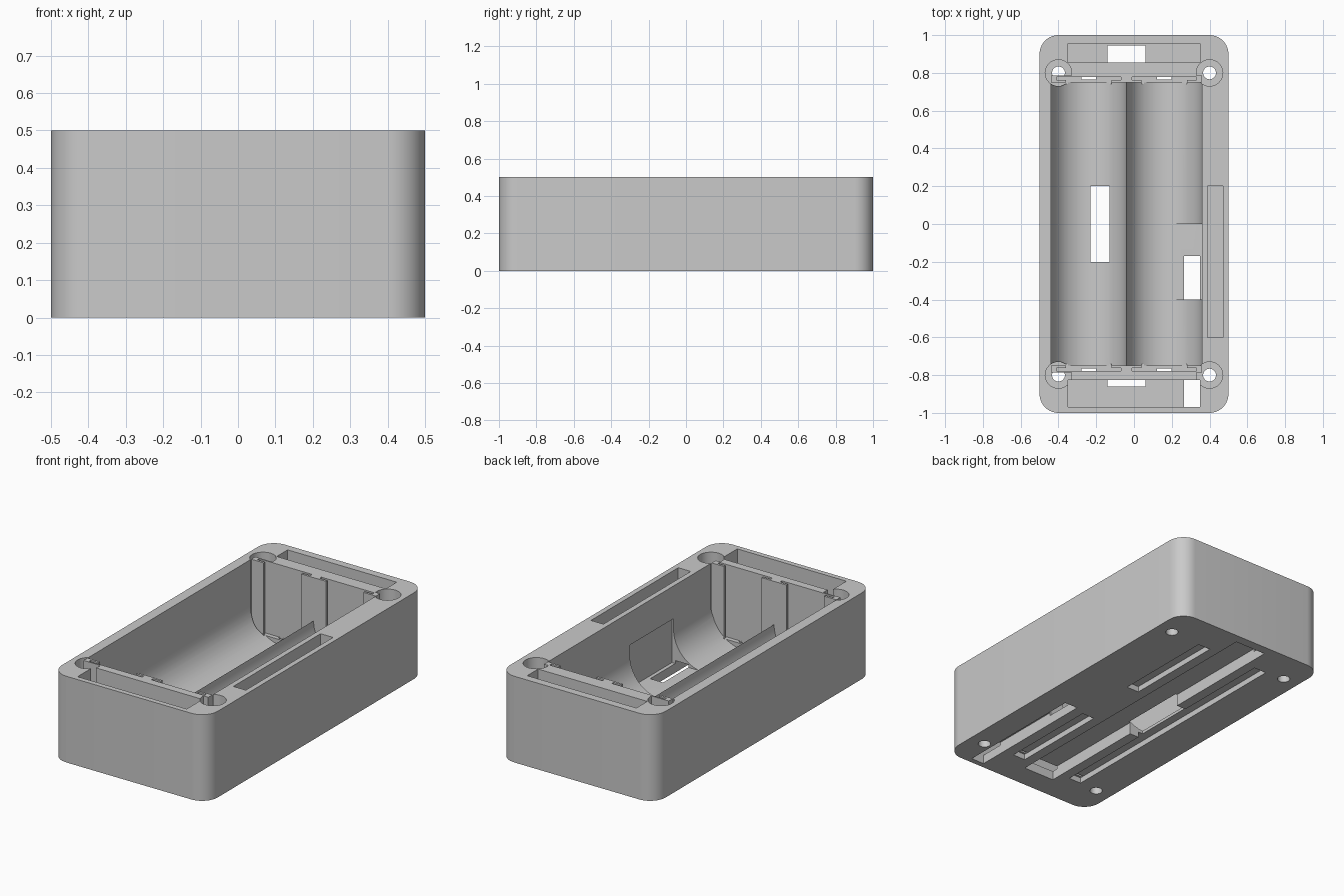
import bpy, bmesh, math

cube = bpy.data.objects.get("Cube")
if cube:
    bpy.data.objects.remove(cube, do_unlink=True)

grey = bpy.data.materials.new("plain grey")
grey.use_nodes = True
colour = (0.59, 0.59, 0.59, 1)
grey.diffuse_color = colour
grey.node_tree.nodes["Principled BSDF"].inputs["Base Color"].default_value = colour


def prism(name, points, vector):
    """Extrude a closed outline along a vector."""
    bm = bmesh.new()
    face = bm.faces.new([bm.verts.new(p) for p in points])
    new = bmesh.ops.extrude_face_region(bm, geom=[face])["geom"]
    bmesh.ops.translate(bm, vec=vector, verts=[v for v in new if isinstance(v, bmesh.types.BMVert)])
    bmesh.ops.recalc_face_normals(bm, faces=bm.faces)
    mesh = bpy.data.meshes.new(name)
    bm.to_mesh(mesh)
    bm.free()
    mesh.materials.append(grey)
    obj = bpy.data.objects.new(name, mesh)
    bpy.context.collection.objects.link(obj)
    return obj


def arc(cx, cy, r, start, end, steps):
    angles = [math.radians(start + (end - start) * i / steps) for i in range(steps + 1)]
    return [(cx + r * math.cos(a), cy + r * math.sin(a)) for a in angles]


def combine(tool, operation="DIFFERENCE"):
    mod = body.modifiers.new("combine", "BOOLEAN")
    mod.operation = operation
    mod.solver = "EXACT"
    mod.object = tool
    bpy.context.view_layer.objects.active = body
    bpy.ops.object.modifier_apply(modifier=mod.name)
    bpy.data.objects.remove(tool, do_unlink=True)


def box(x0, x1, y0, y1, z0, z1):
    return prism("box_tool", [(x0, y0, z0), (x1, y0, z0), (x1, y1, z0), (x0, y1, z0)], (0, 0, z1 - z0))


def cut_box(*sides):
    combine(box(*sides))


def cut_round(x, y, r, z0, z1):
    ring = arc(x, y, r, 0, 360, 32)[:-1]
    combine(prism("round_tool", [(a, b, z0) for a, b in ring], (0, 0, z1 - z0)))


TOP, UNDER = 0.6, -0.1
FLOOR, GROOVE = 0.053, 0.07
CELLS = (-0.24, 0.16)

# Case with rounded corners
outline = []
for sx, sy, start in ((1, 1, 0), (-1, 1, 90), (-1, -1, 180), (1, -1, 270)):
    outline += arc(sx * 0.4, sy * 0.9, 0.1, start, start + 90, 10)
body = prism("battery_case", [(x, y, 0) for x, y in outline], (0, 0, 0.5))

# Twin round-bottomed cell bay
section = [(-0.44, TOP)] + arc(CELLS[0], 0.25, 0.2, 180, 360, 32)
section += arc(CELLS[1], 0.25, 0.2, 180, 360, 32)[1:] + [(0.36, TOP)]
combine(prism("bay_tool", [(x, -0.75, z) for x, z in section], (0, 1.5, 0)))

# End pockets and side pocket
cut_box(-0.35, 0.35, 0.855, 0.955, FLOOR, TOP)
cut_box(-0.35, 0.35, -0.97, -0.825, FLOOR, TOP)
cut_box(0.39, 0.47, -0.6, 0.2, 0.2, TOP)

# Deep corner screw wells with narrow holes below
for x in (-0.4, 0.4):
    for y in (-0.8, 0.8):
        cut_round(x, y, 0.07, 0.08, TOP)
        cut_round(x, y, 0.034, UNDER, 0.1)

# Contact walls closing the bay off from the wells
for s in (-1, 1):
    y0, y1 = sorted((s * 0.75, s * 0.787))
    combine(box(-0.44, 0.36, y0, y1, 0.06, 0.5), "UNION")

# Contact slots, their openings and tab holes at both ends
for c in CELLS:
    for s in (-1, 1):
        def end_box(half, near, far, bottom, top):
            y0, y1 = sorted((s * near, s * far))
            cut_box(c - half, c + half, y0, y1, bottom, top)
        end_box(0.12, 0.74, 0.768, 0.082, TOP)
        end_box(0.17, 0.763, 0.779, 0.08, TOP)
        end_box(0.038, 0.766, 0.778, UNDER, 0.1)

# Flat recess in the side of one cell trough
cut_box(0.165, 0.37, -0.4, 0, FLOOR, 0.31)

# Wiring channels under the case
cut_box(0.265, 0.349, -0.968, -0.17, UNDER, GROOVE)
cut_box(-0.14, 0.06, -0.86, 0.945, UNDER, GROOVE)
cut_box(-0.23, -0.13, -0.2, 0.2, UNDER, 0.12)
cut_box(-0.28, -0.2, -0.79, 0.79, UNDER, 0.033)
for y0, y1 in ((-0.79, -0.2), (0.18, 0.79)):
    cut_box(0.12, 0.2, y0, y1, UNDER, 0.033)

# Smooth curves, sharp edges
bpy.ops.object.select_all(action="DESELECT")
body.select_set(True)
bpy.context.view_layer.objects.active = body
bpy.ops.object.shade_smooth_by_angle(angle=math.radians(30))
